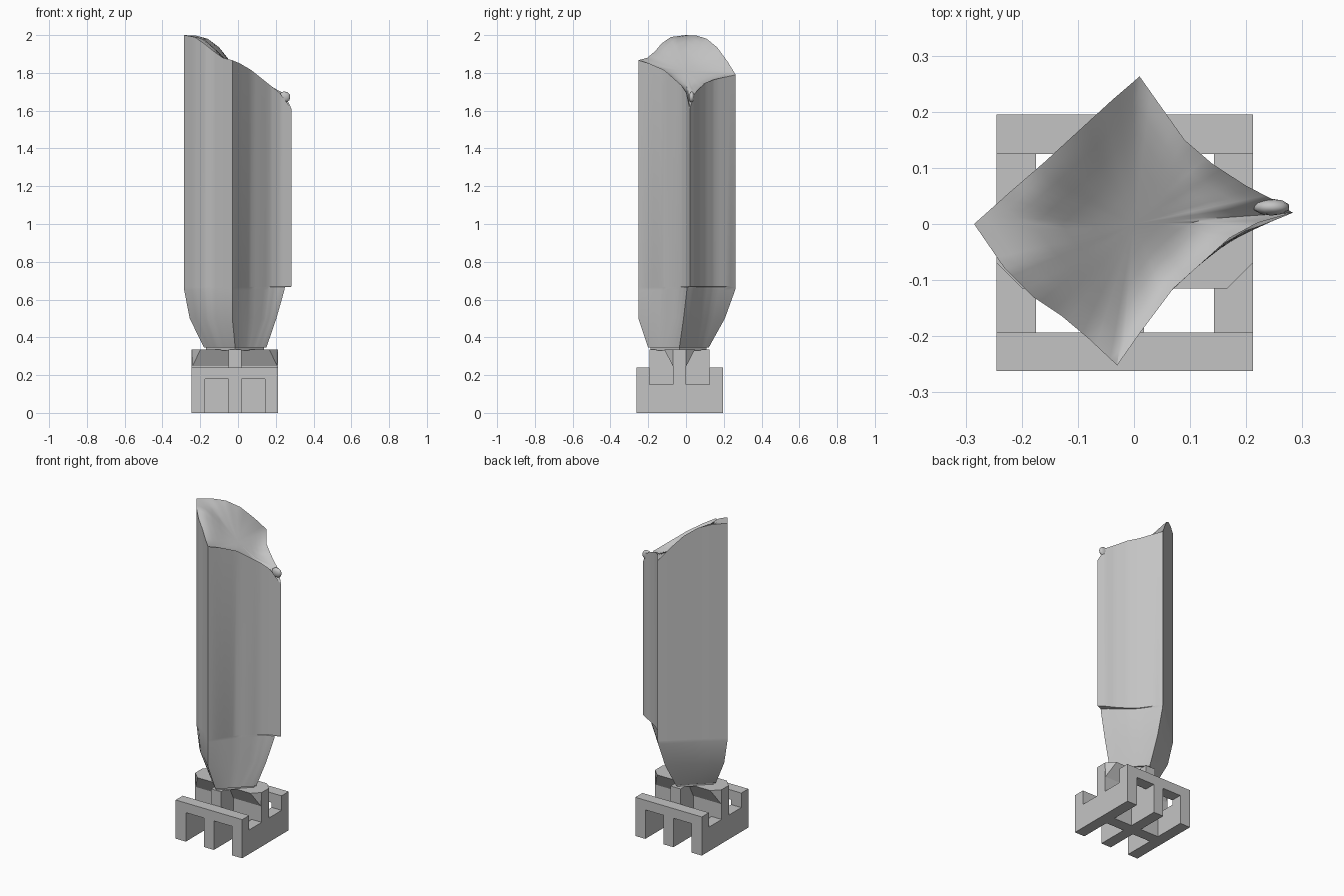
import bpy, bmesh, math
from mathutils import Vector

cube = bpy.data.objects.get("Cube")
if cube:
    bpy.data.objects.remove(cube, do_unlink=True)

grey = bpy.data.materials.new("stone_grey")
grey.use_nodes = True
grey.diffuse_color = (0.55, 0.55, 0.55, 1)
grey.node_tree.nodes["Principled BSDF"].inputs["Base Color"].default_value = (0.55, 0.55, 0.55, 1)


def finish(bm, name, smooth=None):
    bmesh.ops.recalc_face_normals(bm, faces=bm.faces)
    mesh = bpy.data.meshes.new(name)
    bm.to_mesh(mesh)
    bm.free()
    mesh.materials.append(grey)
    ob = bpy.data.objects.new(name, mesh)
    bpy.context.collection.objects.link(ob)
    if smooth:
        bpy.ops.object.select_all(action='DESELECT')
        ob.select_set(True)
        bpy.context.view_layer.objects.active = ob
        bpy.ops.object.shade_smooth_by_angle(angle=math.radians(smooth))
    return ob


def box(name, xs, ys, zs):
    bm = bmesh.new()
    bmesh.ops.create_cube(bm, size=1)
    for v in bm.verts:
        v.co = [r[0] if c < 0 else r[1] for c, r in zip(v.co, (xs, ys, zs))]
    return finish(bm, name)


def hull(name, points):
    bm = bmesh.new()
    for p in points:
        bm.verts.new(p)
    bmesh.ops.convex_hull(bm, input=bm.verts)
    bmesh.ops.dissolve_limit(bm, angle_limit=0.01, verts=bm.verts, edges=bm.edges)
    return finish(bm, name)


# Lattice base: three posts each way
BAR_X = [(-0.245, -0.175), (-0.05, 0.018), (0.143, 0.212)]
BAR_Y = [(-0.262, -0.193), (-0.07, 0.0), (0.125, 0.195)]
full_x = (-0.245, 0.212)
full_y = (-0.262, 0.195)
for side, xs in zip(("right", "left"), (BAR_X[0], BAR_X[2])):
    box(side + "_rail", xs, full_y, (0, 0.15))
    for place, ys in zip(("front", "back"), (BAR_Y[0], BAR_Y[2])):
        box(f"{side}_{place}_post", xs, ys, (0.14, 0.24))
for place, ys in zip(("front", "back"), (BAR_Y[0], BAR_Y[2])):
    box(place + "_lintel", full_x, ys, (0.18, 0.24))
    box(place + "_middle_leg", BAR_X[1], ys, (0, 0.19))

# Raised cross in the middle of the base
box("cross_bar_long", full_x, BAR_Y[1], (0, 0.335))
box("cross_bar_short", BAR_X[1], (-0.193, 0.125), (0, 0.335))

# Flared platform with cut corners
cx, cy, px, py, cut = -0.0165, -0.034, 0.2285, 0.081, 0.046
top = [(sx * a, sy * b) for sx in (-1, 1) for sy in (-1, 1)
       for a, b in ((px, py - cut), (px - cut, py))]
low = [(sx * (px - 0.003), sy * 0.034) for sx in (-1, 1) for sy in (-1, 1)]
hull("platform", [(cx + x, cy + y, 0.335) for x, y in top]
     + [(cx + x, cy + y, 0.245) for x, y in low])

# Thin pads under the tower
foot = [Vector(p) for p in ((-0.18, -0.035), (-0.015, -0.2), (0.15, -0.035), (-0.015, 0.12))]
mid = Vector((cx, cy))
hull("tower_pad", [(*(mid + (p - mid) * 0.93), z) for p in foot for z in (0.33, 0.365)])

# Tower: rim outline by side, starting at the high corner
SIDES = [
    [(-0.285, 0.0, 2.0), (-0.23, -0.08, 1.99), (-0.18, -0.13, 1.955), (-0.13, -0.163, 1.915), (-0.08, -0.205, 1.88)],
    [(-0.03, -0.252, 1.867), (0.01, -0.195, 1.85), (0.07, -0.115, 1.815), (0.17, -0.025, 1.735), (0.22, 0.002, 1.695)],
    [(0.283, 0.02, 1.61), (0.245, 0.045, 1.69), (0.2, 0.068, 1.715), (0.14, 0.107, 1.75), (0.09, 0.15, 1.765)],
    [(0.01, 0.263, 1.79), (-0.04, 0.22, 1.86), (-0.1, 0.165, 1.935), (-0.16, 0.11, 1.98), (-0.22, 0.058, 1.997)],
]
STEP = 4


def ease(a, b, t):
    return a + (b - a) * t


rim, base, corner = [], [], []
for s, side in enumerate(SIDES):
    nxt = SIDES[(s + 1) % 4]
    pts = [Vector(p) for p in side + nxt[:1]]
    for i in range(5):
        for j in range(STEP):
            t = j / STEP
            rim.append(pts[i].lerp(pts[i + 1], t))
            u = (i + t) / 5
            base.append(foot[s].lerp(foot[(s + 1) % 4], u))
            corner.append((s, u))

# Widening of each corner from foot to full section
LEVELS = [
    (0.345, (0, 0, 0, 0)),
    (0.5, (0.72, 1, 0.4, 0.6)),
    (0.65, (1, 1, 0.72, 0.98)),
    (0.666, (1, 1, 0.74, 1)),
    (0.668, (1, 1, 1, 1)),
]
bm = bmesh.new()
rings = []
for z, grow in LEVELS:
    ring = []
    for r, b, (s, u) in zip(rim, base, corner):
        k = ease(grow[s], grow[(s + 1) % 4], u)
        p = b.lerp(r.xy, k)
        ring.append(bm.verts.new((p.x, p.y, z)))
    rings.append(ring)
rings.append([bm.verts.new(r) for r in rim])

# Dished top falling away from the high corner
DISH = [(-0.285, 2.0), (-0.18, 1.965), (-0.05, 1.85), (0.1, 1.735), (0.16, 1.715), (0.29, 1.67)]


def dish(x):
    for (x0, z0), (x1, z1) in zip(DISH, DISH[1:]):
        if x <= x1:
            return ease(z0, z1, (x - x0) / (x1 - x0))
    return DISH[-1][1]


for t in (0.9, 0.78, 0.62, 0.45, 0.25):
    ring = []
    for r in rim:
        x, y = r.x * t, r.y * t
        ring.append(bm.verts.new((x, y, ease(dish(x), r.z, t ** 3))))
    rings.append(ring)

count = len(rim)
for lower, upper in zip(rings, rings[1:]):
    for i in range(count):
        j = (i + 1) % count
        bm.faces.new((lower[i], lower[j], upper[j], upper[i]))
bm.faces.new(rings[0])
peak = bm.verts.new((0, 0, dish(0)))
for i in range(count):
    bm.faces.new((rings[-1][i], rings[-1][(i + 1) % count], peak))
finish(bm, "tower", 35)

# Small knob on the low tip of the rim
bm = bmesh.new()
bmesh.ops.create_icosphere(bm, subdivisions=2, radius=0.03)
for v in bm.verts:
    v.co = (0.245 + v.co.x * 1.1, 0.03 + v.co.y * 0.5, 1.672 + v.co.z)
finish(bm, "tip_knob", 60)
